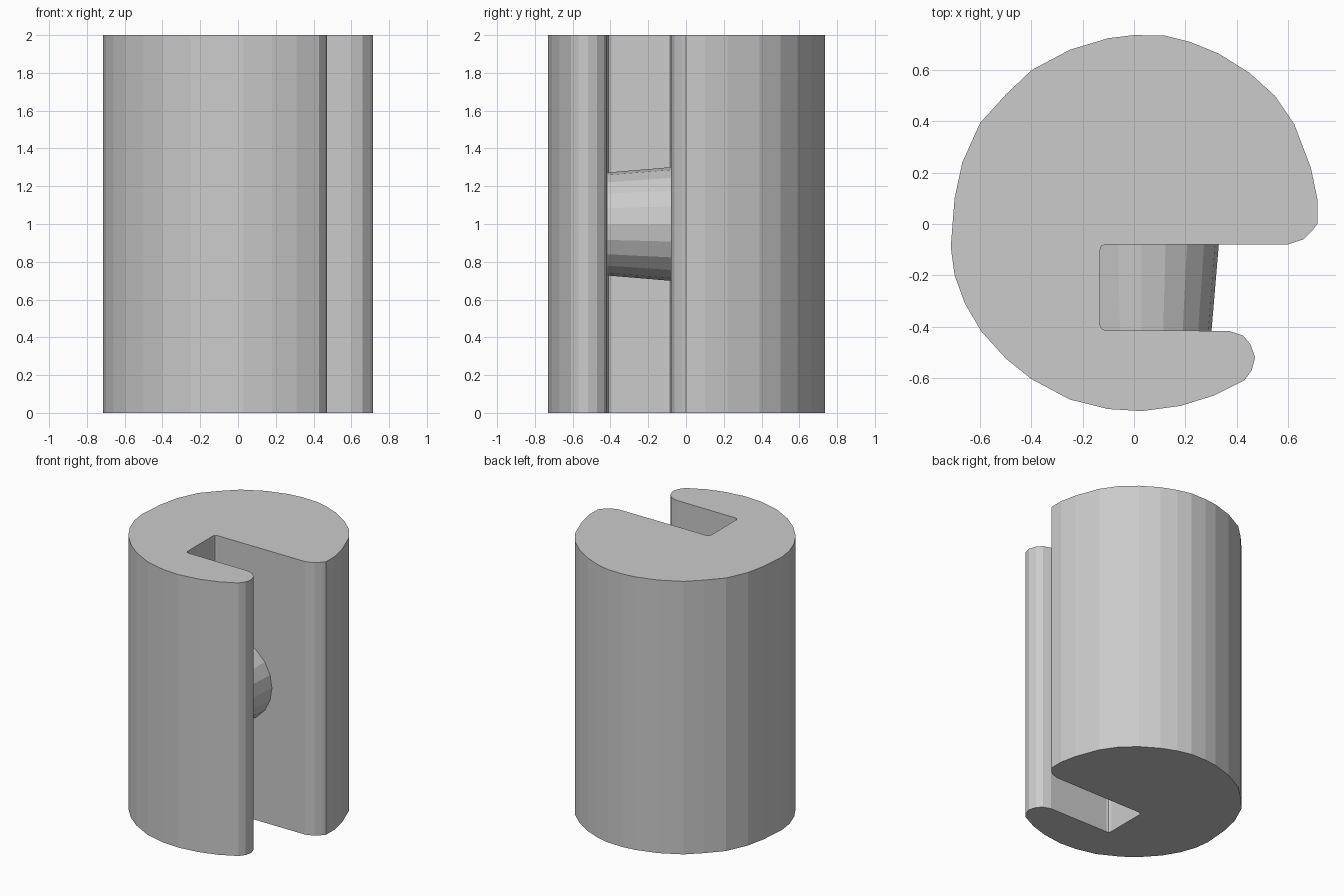
import bpy, bmesh, math

if "Cube" in bpy.data.objects:
    bpy.data.objects.remove(bpy.data.objects["Cube"])

# Plan outline of the slotted cylinder, counter-clockwise
OUTLINE = [
    # outer round
    (0.715, 0.0), (0.715, 0.1), (0.69, 0.22), (0.625, 0.39), (0.55, 0.5),
    (0.45, 0.59), (0.33, 0.665), (0.22, 0.71), (0.12, 0.735), (0.0, 0.737),
    (-0.1, 0.725), (-0.25, 0.68), (-0.4, 0.6), (-0.5, 0.505), (-0.6, 0.395),
    (-0.67, 0.24), (-0.7, 0.1), (-0.715, -0.09), (-0.7, -0.2), (-0.66, -0.31),
    (-0.595, -0.42), (-0.5, -0.525), (-0.4, -0.605), (-0.25, -0.685),
    (-0.1, -0.722), (0.03, -0.73), (0.18, -0.71), (0.31, -0.67),
    # rounded lip
    (0.43, -0.61), (0.46, -0.57), (0.472, -0.52), (0.455, -0.47),
    (0.425, -0.435), (0.37, -0.417),
    # slot walls and rounded upper corner
    (-0.11, -0.415), (-0.125, -0.41), (-0.132, -0.395), (-0.132, -0.1),
    (-0.127, -0.085), (-0.11, -0.08), (0.6, -0.08), (0.66, -0.06), (0.7, -0.02),
]


def make_object(name, bm):
    bmesh.ops.recalc_face_normals(bm, faces=bm.faces)
    mesh = bpy.data.meshes.new(name)
    bm.to_mesh(mesh)
    bm.free()
    obj = bpy.data.objects.new(name, mesh)
    bpy.context.collection.objects.link(obj)
    return obj


# Slotted body: extruded outline
bm = bmesh.new()
face = bm.faces.new([bm.verts.new((x, y, 0)) for x, y in OUTLINE])
ext = bmesh.ops.extrude_face_region(bm, geom=[face], use_keep_orig=True)
top = [v for v in ext["geom"] if isinstance(v, bmesh.types.BMVert)]
bmesh.ops.translate(bm, verts=top, vec=(0, 0, 2))
body = make_object("slotted_body", bm)

# Tapered peg bridging the slot, set slightly into both walls
bm = bmesh.new()
bmesh.ops.create_cone(bm, cap_ends=True, segments=20,
                      radius1=0.305, radius2=0.268, depth=0.44)
peg = make_object("cross_peg", bm)
peg.rotation_euler = (math.pi / 2, 0, 0)
peg.location = (0.03, -0.25, 1.0)
peg.hide_render = True

# Fuse the peg into the body
union = body.modifiers.new("peg_union", 'BOOLEAN')
union.operation = 'UNION'
union.solver = 'EXACT'
union.object = peg
bpy.context.view_layer.objects.active = body
bpy.ops.object.modifier_apply(modifier=union.name)
bpy.data.objects.remove(peg)
